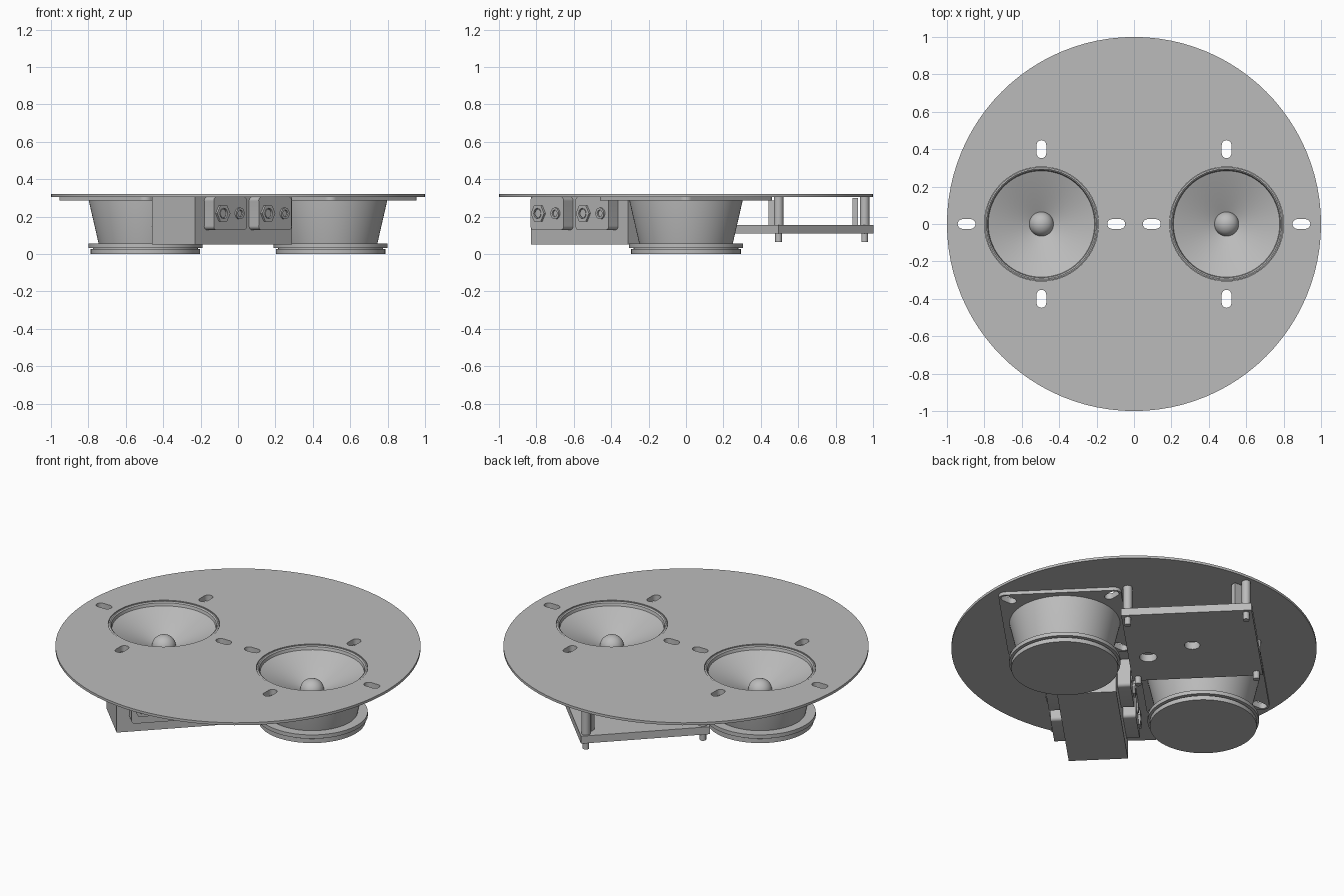
import bpy, bmesh, math
from mathutils import Matrix, Vector

if "Cube" in bpy.data.objects:
    bpy.data.objects.remove(bpy.data.objects["Cube"])

grey = bpy.data.materials.new("grey")
grey.diffuse_color = (0.5, 0.5, 0.5, 1)
grey.use_nodes = True
grey.node_tree.nodes["Principled BSDF"].inputs["Base Color"].default_value = grey.diffuse_color


def finish(ob, angle=30):
    ob.data.materials.append(grey)
    bpy.context.view_layer.objects.active = ob
    for o in bpy.context.selected_objects:
        o.select_set(False)
    ob.select_set(True)
    bpy.ops.object.shade_smooth_by_angle(angle=math.radians(angle))
    return ob


def from_bm(name, bm, matrix=Matrix()):
    me = bpy.data.meshes.new(name)
    bmesh.ops.recalc_face_normals(bm, faces=bm.faces)
    bm.to_mesh(me)
    bm.free()
    ob = bpy.data.objects.new(name, me)
    bpy.context.collection.objects.link(ob)
    ob.matrix_world = matrix
    return finish(ob)


def circle(cx, cy, r, n=48, a0=0.0):
    return [(cx + r * math.cos(a0 + 2 * math.pi * i / n),
             cy + r * math.sin(a0 + 2 * math.pi * i / n)) for i in range(n)]


def slot(cx, cy, along_x, half=0.022, r=0.026):
    pts = []
    for side in (1, -1):
        for i in range(9):
            a = -math.pi / 2 + math.pi * i / 8
            u, v = side * (half + r * math.cos(a)), side * r * math.sin(a)
            pts.append((cx + u, cy + v) if along_x else (cx - v, cy + u))
    return pts


def rounded_poly(cx, cy, corners, r):
    # rounded polygon from arcs centred on inset corners
    pts, n = [], len(corners)
    for k, (x, y) in enumerate(corners):
        mid = math.atan2(y, x)
        for i in range(7):
            a = mid + (i / 6 - 0.5) * 2 * math.pi / n
            pts.append((cx + x + r * math.cos(a), cy + y + r * math.sin(a)))
    return pts


def panel(name, loops, z0, z1, matrix=Matrix()):
    # flat panel: first loop is the outline, the rest are holes
    cu = bpy.data.curves.new(name, 'CURVE')
    cu.dimensions, cu.fill_mode, cu.extrude = '2D', 'BOTH', (z1 - z0) / 2
    for pts in loops:
        sp = cu.splines.new('POLY')
        sp.points.add(len(pts) - 1)
        for p, (x, y) in zip(sp.points, pts):
            p.co = (x, y, 0, 1)
        sp.use_cyclic_u = True
    tmp = bpy.data.objects.new(name + "_curve", cu)
    bpy.context.collection.objects.link(tmp)
    bpy.context.view_layer.update()
    me = bpy.data.meshes.new_from_object(tmp.evaluated_get(bpy.context.evaluated_depsgraph_get()))
    bpy.data.objects.remove(tmp)
    bm = bmesh.new()
    bm.from_mesh(me)
    bmesh.ops.remove_doubles(bm, verts=bm.verts, dist=1e-5)
    bmesh.ops.translate(bm, verts=bm.verts, vec=(0, 0, (z0 + z1) / 2))
    return from_bm(name, bm, matrix)


def lathe(name, profile, x, y, n=64):
    bm = bmesh.new()
    vs = [bm.verts.new((r, 0, z)) for r, z in profile]
    es = [bm.edges.new(p) for p in zip(vs, vs[1:])]
    bmesh.ops.spin(bm, geom=vs + es, axis=(0, 0, 1), cent=(0, 0, 0), steps=n, angle=2 * math.pi)
    bmesh.ops.remove_doubles(bm, verts=bm.verts, dist=1e-5)
    return from_bm(name, bm, Matrix.Translation((x, y, 0)))


def box(name, lo, hi, matrix=Matrix()):
    bm = bmesh.new()
    bmesh.ops.create_cube(bm, size=1)
    for v in bm.verts:
        v.co = [l + (h - l) * (c + 0.5) for l, h, c in zip(lo, hi, v.co)]
    return from_bm(name, bm, matrix)


SX, CR = 0.495, 0.40   # speaker offset, slot distance


def slots(cx):
    return [slot(cx + CR, 0, True), slot(cx - CR, 0, True),
            slot(cx, CR, False), slot(cx, -CR, False)]


# round top plate
panel("top_plate", [circle(0, 0, 1, 96), circle(-SX, 0, 0.305, 64), circle(SX, 0, 0.305, 64)]
      + slots(-SX) + slots(SX), 0.305, 0.32)

# speakers: basket, magnet, cone and dome in one turned profile
dome = [(0.065 * math.cos(a), 0.19 + 0.06 * math.sin(a))
        for a in [math.pi / 2 * i / 8 for i in range(9)]]
dome[-1] = (0, 0.25)
speaker = [(0, 0), (0.293, 0), (0.293, 0.026), (0.28, 0.026), (0.28, 0.032), (0.305, 0.032),
           (0.305, 0.055), (0.25, 0.055), (0.303, 0.286), (0.303, 0.316), (0.295, 0.318),
           (0.288, 0.312), (0.284, 0.295), (0.275, 0.292)] + dome
for side, sx in (("left", -SX), ("right", SX)):
    lathe(side + "_speaker", speaker, sx, 0)
    d = 0.42
    panel(side + "_speaker_flange",
          [rounded_poly(sx, 0, [(d, 0), (0, d), (-d, 0), (0, -d)], 0.04),
           circle(sx, 0, 0.302, 64)] + slots(sx), 0.285, 0.305)

# circuit board on four posts
BY, PR = 0.495, 0.46
panel("circuit_board", [circle(0, BY, 0.507, 4), circle(0, BY, 0.043, 24),
                        circle(0.10, 0.24, 0.048, 24)], 0.11, 0.155)
for i, (x, y) in enumerate(circle(0, BY, PR, 4)):
    lathe("board_post_%d" % i, [(0, 0.065), (0.018, 0.065), (0.018, 0.11), (0.025, 0.11),
                                (0.025, 0.305), (0, 0.305)], x, y, 20)

# tall connectors on the board
box("board_connector_back", (-0.01, 0.89, 0.155), (0.05, 0.92, 0.30))
box("board_connector_side", (-0.36, 0.44, 0.155), (-0.33, 0.475, 0.285))

# slanted control box, local x runs along its length
L, W = 0.735, 0.325
base = Matrix.Translation((-0.345, -0.715, 0)) @ Matrix.Rotation(math.pi / 4, 4, 'Z')
box("control_box", (0, -W / 2, 0.05), (L, W / 2, 0.305), base)

# socket blocks with a nut and a ring on both long sides
DEPTH = 0.072
for s, side in ((-1, "front"), (1, "back")):
    for k, u in enumerate((0.195, 0.535)):
        # panel plane stands upright, its z axis pointing out of the box
        xa, za = Vector((-s, 0, 0)), Vector((0, s, 0))
        rot = Matrix((xa, za.cross(xa), za)).transposed().to_4x4()
        m = base @ Matrix.Translation((u, s * W / 2, 0.217)) @ rot
        tag = "%s_%d" % (side, k)
        w, h = 0.105, 0.068
        panel("socket_block_" + tag,
              [rounded_poly(0, 0, [(w, h), (-w, h), (-w, -h), (w, -h)], 0.02)], -0.002, DEPTH, m)
        nx, rx = 0.061 * s, -0.067 * s
        panel("hex_nut_" + tag, [circle(nx, 0, 0.05, 6), circle(nx, 0, 0.028, 20)],
              DEPTH - 0.001, DEPTH + 0.012, m)
        panel("nut_core_" + tag, [circle(nx, 0, 0.022, 20)], DEPTH - 0.001, DEPTH + 0.008, m)
        panel("ring_" + tag, [circle(rx, 0, 0.031, 24), circle(rx, 0, 0.018, 20)],
              DEPTH - 0.001, DEPTH + 0.01, m)
